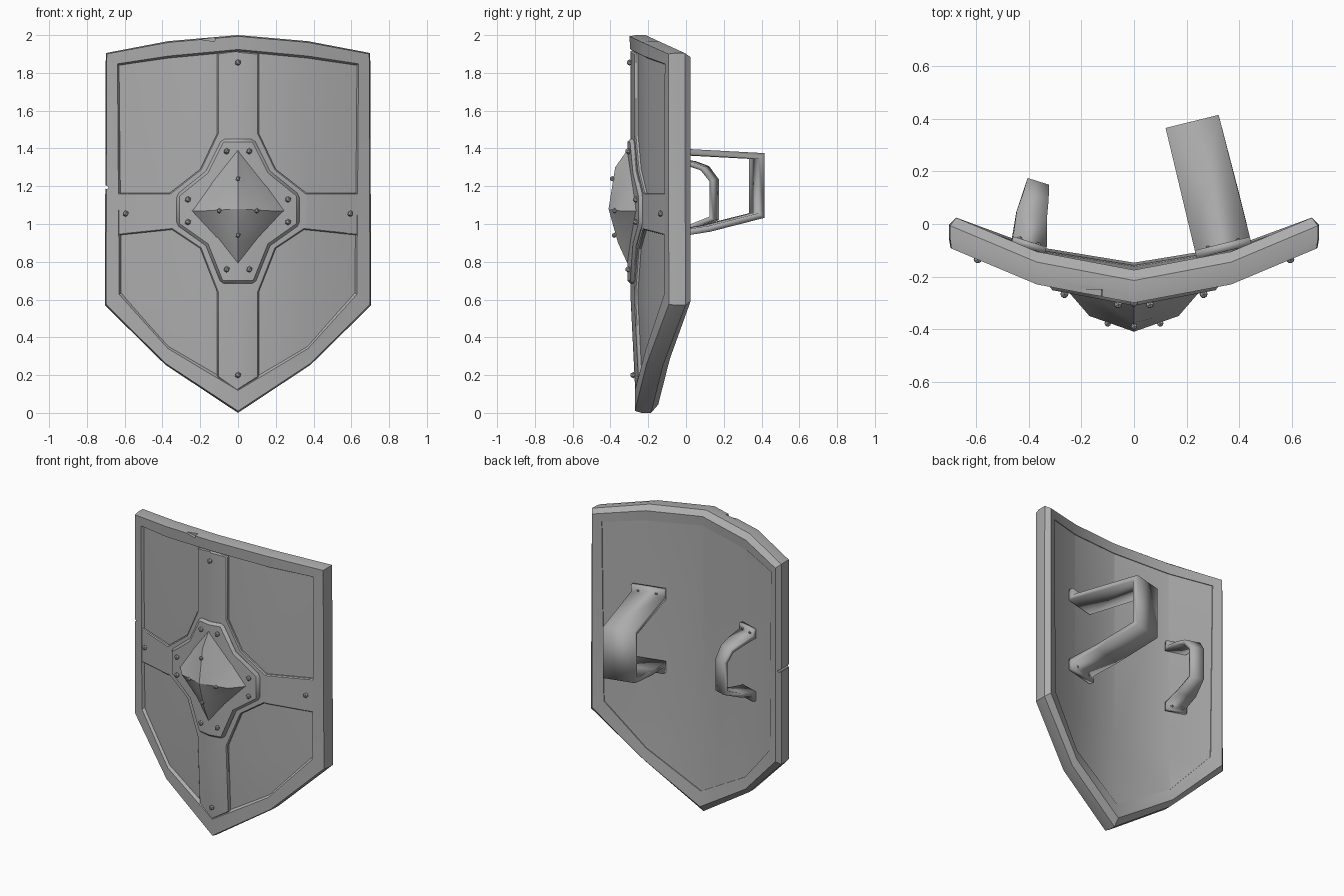
import bpy, bmesh
from math import radians
from mathutils import Vector, Matrix

if "Cube" in bpy.data.objects:
    bpy.data.objects.remove(bpy.data.objects["Cube"], do_unlink=True)

metal = bpy.data.materials.new("grey_metal")
metal.use_nodes = True
grey = (0.42, 0.42, 0.42, 1)
metal.diffuse_color = grey
metal.node_tree.nodes["Principled BSDF"].inputs["Base Color"].default_value = grey
made = []


def finish(bm, name):
    bmesh.ops.recalc_face_normals(bm, faces=bm.faces)
    mesh = bpy.data.meshes.new(name)
    bm.to_mesh(mesh)
    bm.free()
    obj = bpy.data.objects.new(name, mesh)
    bpy.context.collection.objects.link(obj)
    mesh.materials.append(metal)
    made.append(obj)
    return obj


def mid(x, z=1.0):
    """Depth of the bowed shield's middle surface."""
    x = abs(x)
    y = -0.235 + x * 0.19 if x < 0.37 else -0.165 + (x - 0.37) * 0.42
    return y + 0.03 * max(0, 1 - z / 0.6)


def mirrored(half):
    """Close a right half, listed from top to bottom, into a full outline."""
    return half + [(-p[0], *p[1:]) for p in reversed(half) if p[0] > 0]


def plate(name, outline, front, back, bevel=0.0):
    """Flat outline bent onto the shield surface and given thickness."""
    bm = bmesh.new()
    bm.faces.new([bm.verts.new((x, 0, z)) for x, z in outline])
    cuts = [((x, 0, 0), (1, 0, 0)) for x in (-0.37, 0, 0.37)] + [((0, 0, 0.6), (0, 0, 1))]
    for co, no in cuts:
        bmesh.ops.bisect_plane(bm, geom=bm.verts[:] + bm.edges[:] + bm.faces[:],
                               plane_co=co, plane_no=no)
    for v in bm.verts:
        v.co.y = mid(v.co.x, v.co.z) + front
    ext = bmesh.ops.extrude_face_region(bm, geom=bm.faces[:], use_keep_orig=True)
    for v in ext["geom"]:
        if isinstance(v, bmesh.types.BMVert):
            v.co.y += back - front
    obj = finish(bm, name)
    if bevel:
        mod = obj.modifiers.new("bevel", "BEVEL")
        mod.width, mod.segments = bevel, 1
        mod.limit_method, mod.angle_limit = "ANGLE", radians(50)
    return obj


def bridge_rings(bm, rings, closed):
    pairs = list(zip(rings, rings[1:] + rings[:1])) if closed else list(zip(rings, rings[1:]))
    for a, b in pairs:
        for i in range(len(a)):
            j = (i + 1) % len(a)
            bm.faces.new((a[i], a[j], b[j], b[i]))


# Rim: a chamfered section swept round the outline
outer = mirrored([(0, 2.0), (0.37, 1.968), (0.70, 1.905), (0.705, 0.57), (0.385, 0.255), (0, 0)])
inner = mirrored([(0, 1.92), (0.37, 1.885), (0.635, 1.845), (0.625, 0.63), (0.37, 0.345), (0, 0.125)])


def between(k):
    return [(a[0] + (b[0] - a[0]) * k, a[1] + (b[1] - a[1]) * k) for a, b in zip(outer, inner)]


bm = bmesh.new()
section = [(0.08, -0.065), (0, -0.03), (0, 0.02), (0.35, 0.06), (1.15, 0.055), (1.15, -0.03), (0.95, -0.06)]
bridge_rings(bm, [[bm.verts.new((x, mid(x, z) + dy, z)) for x, z in between(k)]
                  for k, dy in section], True)
rim = finish(bm, "rim")


# Battle nicks cut from the rim
def nick(name, loc, size, rot):
    bm = bmesh.new()
    bmesh.ops.create_cube(bm, size=1, matrix=Matrix.LocRotScale(Vector(loc), None, None)
                          @ Matrix.Rotation(radians(rot), 4, "Y")
                          @ Matrix.Diagonal((*size, 1)))
    cutter = finish(bm, name)
    cutter.hide_render = True
    cutter.hide_set(True)
    made.remove(cutter)
    mod = rim.modifiers.new(name, "BOOLEAN")
    mod.object, mod.operation, mod.solver = cutter, "DIFFERENCE", "EXACT"


nick("side_nick_cutter", (-0.715, -0.03, 1.205), (0.06, 0.3, 0.015), 30)
nick("top_nick_cutter", (-0.22, -0.29, 2.0), (0.2, 0.08, 0.04), 8)

# Bowed body, raised cross and boss plate
plate("body", between(0.6), -0.04, 0.05)
cross = mirrored([(0, 1.915), (0.11, 1.905), (0.11, 1.48), (0.2, 1.29), (0.36, 1.165), (0.64, 1.165),
                  (0.64, 0.94), (0.35, 0.97), (0.2, 0.87), (0.11, 0.64), (0.11, 0.19), (0, 0.12)])
plate("cross_band", cross, -0.058, -0.03, 0.006)
boss_outline = mirrored([(0.085, 1.45), (0.17, 1.28), (0.325, 1.155), (0.325, 0.995),
                         (0.17, 0.885), (0.09, 0.685)])
plate("boss_plate", boss_outline, -0.076, -0.04, 0.015)

# Four pointed boss with ridged arms
bm = bmesh.new()
base = mirrored([(0, 1.40), (0.15, 1.21), (0.25, 1.07), (0.11, 0.92), (0, 0.78)])
shoulder = mirrored([(0, 1.30, -0.375), (0.07, 1.16, -0.36), (0.17, 1.07, -0.35),
                     (0.055, 0.98, -0.355), (0, 0.9, -0.36)])
rings = [[bm.verts.new((x, mid(x) - 0.07, z)) for x, z in base],
         [bm.verts.new((x, y, z)) for x, z, y in shoulder]]
bridge_rings(bm, rings, False)
bm.faces.new(rings[0])
apex = bm.verts.new((0, -0.41, 1.08))
for i, v in enumerate(rings[1]):
    bm.faces.new((v, rings[1][(i + 1) % 8], apex))
finish(bm, "boss")


# Rivets
def rivets(name, points, radius=0.017):
    bm = bmesh.new()
    for p in points:
        bmesh.ops.create_icosphere(bm, subdivisions=1, radius=radius,
                                   matrix=Matrix.Translation(p))
    finish(bm, name)


rivets("band_rivets", [(x, mid(x, z) - 0.064, z) for x, z in
                       [(0, 1.855), (0, 0.2), (-0.595, 1.055), (0.595, 1.055)]])
rivets("plate_rivets", [(s * x, mid(x) - 0.082, z) for s in (-1, 1) for x, z in
                        [(0.06, 1.385), (0.06, 0.76), (0.265, 1.13), (0.265, 1.01)]])
rivets("boss_rivets", [(0, -0.39, 1.24), (-0.1, -0.378, 1.07), (0.1, -0.378, 1.07), (0, -0.38, 0.94)], 0.014)


# Carrying straps on the back, each with a riveted tab at both ends
def strap(name, path, axis, thickness):
    axis = Vector(axis).normalized()
    bm = bmesh.new()
    rows = [[bm.verts.new(Vector((x, y, z)) + axis * w * s) for s in (-1, 1)]
            for x, y, z, w in path]
    for a, b in zip(rows, rows[1:]):
        bm.faces.new((a[0], a[1], b[1], b[0]))
    obj = finish(bm, name)
    mod = obj.modifiers.new("thickness", "SOLIDIFY")
    mod.thickness, mod.offset, mod.use_even_offset = thickness, 0, True
    points = []
    for a, b in (path[:2], path[:-3:-1]):
        centre = (Vector(a[:3]) + Vector(b[:3])) / 2 + Vector((0, 0.012, 0))
        points += [centre + axis * a[3] * s for s in (-0.55, 0.55)]
    rivets(name + "_rivets", points, 0.011)


strap("arm_strap", [(0.34, -0.09, 1.445, 0.108), (0.34, -0.09, 1.385, 0.108),
                    (0.225, 0.375, 1.36, 0.104), (0.225, 0.375, 1.045, 0.104),
                    (0.295, 0.1, 0.975, 0.106), (0.34, -0.09, 0.945, 0.108),
                    (0.34, -0.09, 0.885, 0.108)], (0.97, 0.24, 0), 0.032)
strap("hand_grip", [(-0.40, -0.08, 1.385, 0.067), (-0.40, -0.08, 1.335, 0.067),
                    (-0.39, 0.03, 1.32, 0.06), (-0.375, 0.1, 1.295, 0.05),
                    (-0.368, 0.15, 1.23, 0.043), (-0.368, 0.15, 1.03, 0.043),
                    (-0.39, 0.03, 0.98, 0.06), (-0.40, -0.08, 0.955, 0.067),
                    (-0.40, -0.08, 0.905, 0.067)], (0.95, -0.3, 0), 0.026)

# Soft shading with crisp edges
bpy.ops.object.select_all(action="DESELECT")
for obj in made:
    obj.select_set(True)
bpy.context.view_layer.objects.active = rim
bpy.ops.object.shade_smooth_by_angle(angle=radians(30))
